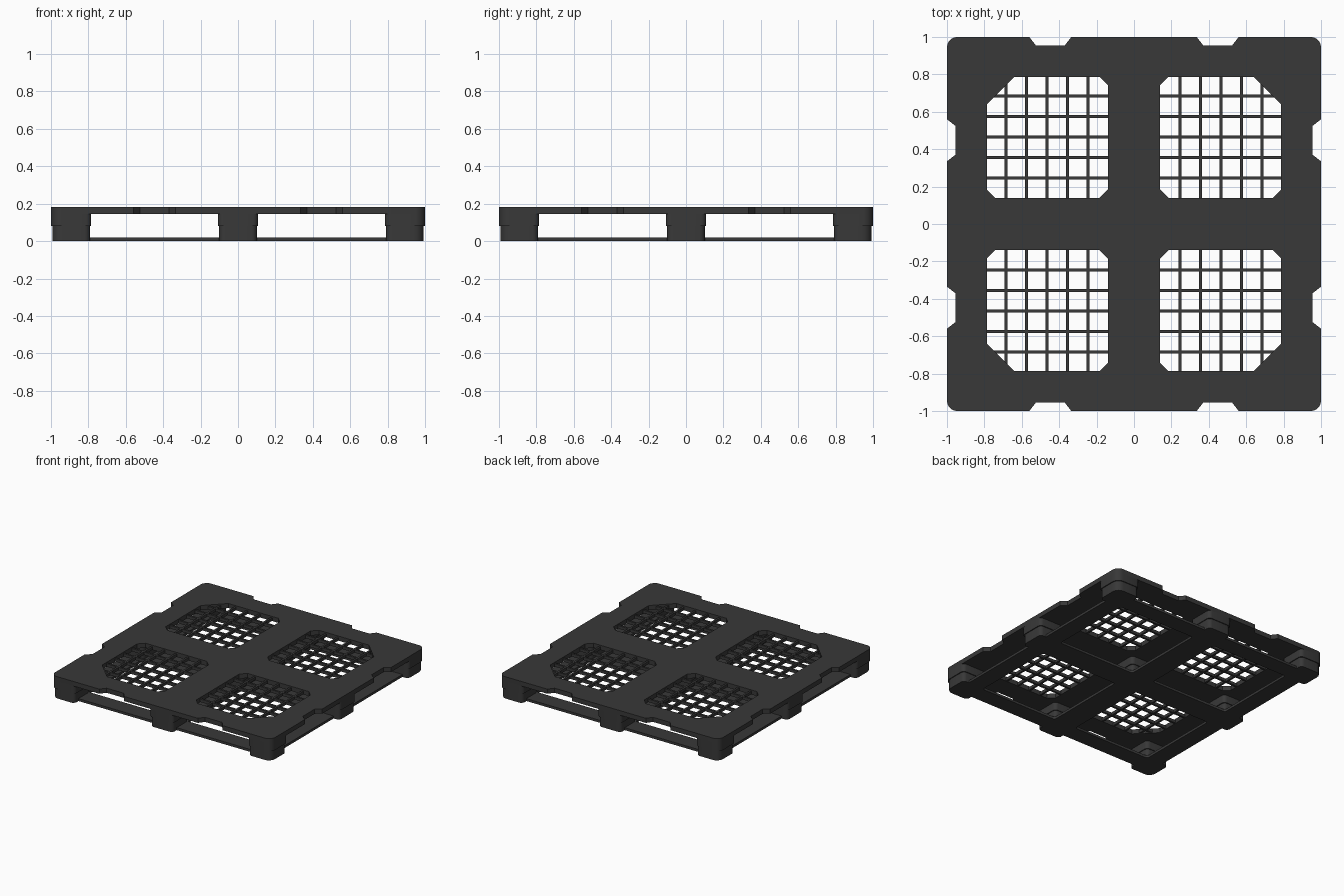
import bpy, bmesh, math
from mathutils import Matrix, Vector

if "Cube" in bpy.data.objects:
    bpy.data.objects.remove(bpy.data.objects["Cube"])

mat = bpy.data.materials.new("dark_plastic")
mat.diffuse_color = (0.04, 0.04, 0.04, 1)
mat.use_nodes = True
mat.node_tree.nodes["Principled BSDF"].inputs["Base Color"].default_value = mat.diffuse_color


def finish(ob):
    ob.data.materials.clear()
    ob.data.materials.append(mat)
    bpy.ops.object.select_all(action='DESELECT')
    ob.select_set(True)
    bpy.context.view_layer.objects.active = ob
    bpy.ops.object.shade_smooth_by_angle(angle=math.radians(30))


def prism(name, loops, z0, z1):
    """Flat outline with holes, extruded from z0 to z1."""
    cu = bpy.data.curves.new(name, 'CURVE')
    cu.dimensions = '2D'
    cu.fill_mode = 'BOTH'
    cu.extrude = (z1 - z0) / 2
    for pts in loops:
        s = cu.splines.new('POLY')
        s.points.add(len(pts) - 1)
        for p, (x, y) in zip(s.points, pts):
            p.co = (x, y, 0, 1)
        s.use_cyclic_u = True
    ob = bpy.data.objects.new(name, cu)
    bpy.context.collection.objects.link(ob)
    ob.location.z = (z0 + z1) / 2
    bpy.ops.object.select_all(action='DESELECT')
    ob.select_set(True)
    bpy.context.view_layer.objects.active = ob
    bpy.ops.object.convert(target='MESH')
    ob = bpy.context.view_layer.objects.active
    ob.name = name
    bm = bmesh.new()
    bm.from_mesh(ob.data)
    bmesh.ops.remove_doubles(bm, verts=bm.verts, dist=1e-5)
    bmesh.ops.recalc_face_normals(bm, faces=bm.faces)
    bm.to_mesh(ob.data)
    bm.free()
    finish(ob)
    return ob


def rounded(x0, x1, y0, y1, radii, n=5):
    """Rectangle with radii for corners (+x+y, -x+y, -x-y, +x-y)."""
    pts = []
    corners = [(x1, y1, -1, -1), (x0, y1, 1, -1), (x0, y0, 1, 1), (x1, y0, -1, 1)]
    for k, ((x, y, sx, sy), r) in enumerate(zip(corners, radii)):
        for i in range(n + 1):
            a = math.pi / 2 * (k + i / n)
            pts.append((x + sx * r + r * math.cos(a), y + sy * r + r * math.sin(a)))
    return pts


def rotate(pts, k):
    for _ in range(k):
        pts = [(-y, x) for x, y in pts]
    return pts


# Deck: notched sides, rounded corners and four chamfered openings
side = []
for i in range(6):
    a = math.pi / 2 * i / 5
    side.append((0.945 + 0.055 * math.cos(a), 0.945 + 0.055 * math.sin(a)))
for s in (1, -1):
    notch = [(0.56, 1), (0.525, 0.955), (0.37, 0.955), (0.335, 1)]
    side += notch if s == 1 else [(-x, y) for x, y in reversed(notch)]
outline = [p for k in range(4) for p in rotate(side, k)]
a, b, c, C = 0.14, 0.787, 0.045, 0.148
opening = [(a + c, a), (b - c, a), (b, a + c), (b, b - C), (b - C, b),
           (a + c, b), (a, b - c), (a, a + c)]
prism("deck", [outline] + [rotate(opening, k) for k in range(4)], 0.145, 0.183)

# Grating bars inside the openings
bm = bmesh.new()
for sx in (-1, 1):
    for sy in (-1, 1):
        for i in range(5):
            t = 0.247 + 0.1095 * i
            for pos, size in (((sx * t, sy * 0.464), (0.016, 0.66)),
                              ((sx * 0.464, sy * t), (0.66, 0.016))):
                bmesh.ops.create_cube(bm, size=1, matrix=Matrix.Translation(
                    Vector((pos[0], pos[1], 0.16))) @ Matrix.Diagonal((*size, 0.024, 1)))
me = bpy.data.meshes.new("grating")
bm.to_mesh(me)
bm.free()
grating = bpy.data.objects.new("grating", me)
bpy.context.collection.objects.link(grating)
me.materials.append(mat)

# Bottom runners: perimeter frame with a cross
hole = rounded(0.10, 0.80, 0.10, 0.80, (0.02,) * 4, 3)
prism("bottom_runners", [rounded(-0.94, 0.94, -0.94, 0.94, (0.05,) * 4)]
      + [rotate(hole, k) for k in range(4)], 0.0, 0.02)

# Nine feet, each with a wider upper block and a narrower lower block
span = {-1: (-1.0, -0.785), 0: (-0.108, 0.108), 1: (0.785, 1.0)}
for ix in (-1, 0, 1):
    for iy in (-1, 0, 1):
        (x0, x1), (y0, y1) = span[ix], span[iy]
        kind = ("centre", "edge", "corner")[abs(ix) + abs(iy)]
        radii = [0.055 if (ix, iy) == q else 0.03
                 for q in ((1, 1), (-1, 1), (-1, -1), (1, -1))]
        prism(kind + "_foot_upper", [rounded(x0, x1, y0, y1, radii)], 0.08, 0.15)
        d = 0.007
        prism(kind + "_foot_lower",
              [rounded(x0 + d, x1 - d, y0 + d, y1 - d, radii)], 0.0, 0.08)
